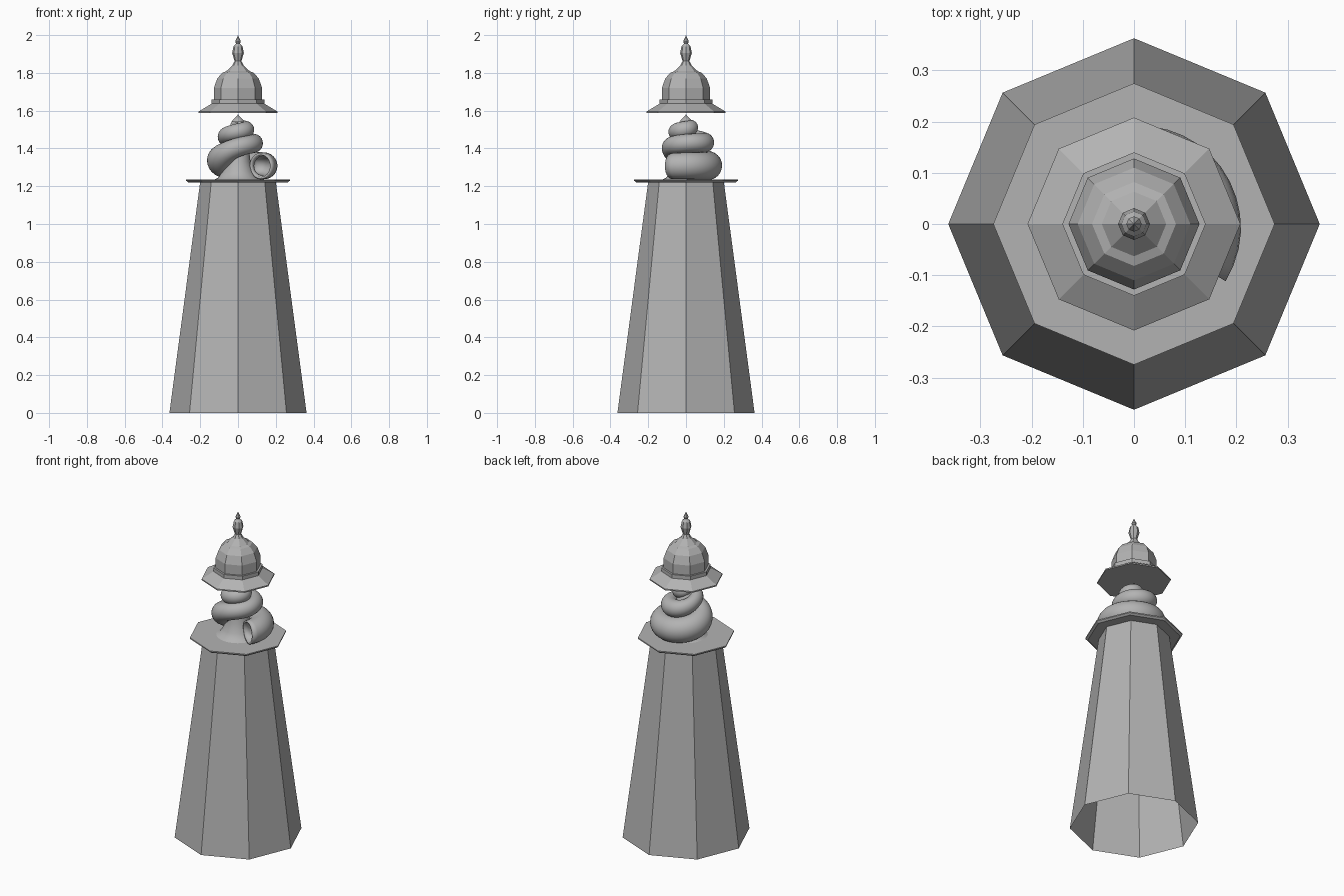
import bpy, bmesh
from math import cos, sin, radians, tau
from mathutils import Vector

cube = bpy.data.objects.get("Cube")
if cube:
    bpy.data.objects.remove(cube, do_unlink=True)

stone = bpy.data.materials.new("stone_grey")
stone.use_nodes = True
GREY = (0.45, 0.45, 0.45, 1)
stone.diffuse_color = GREY
stone.node_tree.nodes["Principled BSDF"].inputs["Base Color"].default_value = GREY


def finish(bm, name, smooth=False, recalc=True):
    if recalc:
        bmesh.ops.recalc_face_normals(bm, faces=bm.faces)
    for f in bm.faces:
        f.smooth = smooth
    mesh = bpy.data.meshes.new(name)
    bm.to_mesh(mesh)
    bm.free()
    mesh.materials.append(stone)
    obj = bpy.data.objects.new(name, mesh)
    bpy.context.collection.objects.link(obj)
    return obj


def bridge(bm, a, b):
    n = len(a)
    for i in range(n):
        bm.faces.new((a[i], a[(i + 1) % n], b[(i + 1) % n], b[i]))


def lathe(name, profile, sides=8, smooth=False):
    """Turn a bottom-to-top (radius, height) profile about z."""
    bm = bmesh.new()
    rings = []
    for r, z in profile:
        r = max(r, 1e-5)
        rings.append([bm.verts.new((r * cos(tau * i / sides), r * sin(tau * i / sides), z))
                      for i in range(sides)])
    for a, b in zip(rings, rings[1:]):
        bridge(bm, a, b)
    bmesh.ops.remove_doubles(bm, verts=bm.verts, dist=1e-4)
    return finish(bm, name, smooth, recalc=False)


# Hollow tapering tower and the gallery slab on it
lathe("tower", [(0.363, 0), (0.2, 1.225)])
lathe("gallery", [(0, 1.22), (0.262, 1.22), (0.275, 1.229), (0.275, 1.236), (0, 1.236)])

# Floating roof with brim, dome and finial
lathe("roof", [(0, 1.588), (0.208, 1.588), (0.208, 1.596), (0.14, 1.637), (0.14, 1.66),
               (0.128, 1.66), (0.128, 1.72), (0.11, 1.77), (0.082, 1.802), (0.063, 1.808),
               (0, 1.808)])
lathe("finial", [(0.063, 1.808), (0.03, 1.84), (0.018, 1.862), (0.031, 1.905),
                 (0.024, 1.94), (0.01, 1.955), (0.015, 1.966), (0, 2.0)])

# Flared core and pointed tip of the shell
lathe("shell_core", [(0.125, 1.235), (0.105, 1.245), (0.085, 1.275), (0.066, 1.33),
                     (0.058, 1.4), (0.05, 1.5), (0, 1.53)], 32, True)
lathe("shell_tip", [(0.034, 1.54), (0.026, 1.552), (0, 1.58)], 20, True)

# Coil: angle, distance from axis, height, tube radius
KEYS = [(-32, 0.142, 1.307, 0.069), (0, 0.138, 1.308, 0.071), (90, 0.115, 1.31, 0.076),
        (180, 0.085, 1.34, 0.078), (270, 0.075, 1.405, 0.053), (360, 0.083, 1.427, 0.049),
        (450, 0.098, 1.432, 0.051), (540, 0.06, 1.467, 0.045), (630, 0.048, 1.488, 0.045),
        (720, 0.04, 1.5, 0.045), (810, 0.022, 1.512, 0.04), (900, 0.006, 1.522, 0.032)]


def coil_at(angle):
    """Smoothly interpolated distance, height and tube radius."""
    i = max(k for k in range(len(KEYS) - 1) if KEYS[k][0] <= angle)
    p = [KEYS[min(max(i + k, 0), len(KEYS) - 1)] for k in (-1, 0, 1, 2)]
    t = (angle - p[1][0]) / (p[2][0] - p[1][0])
    h = p[2][0] - p[1][0]
    out = []
    for c in (1, 2, 3):
        m0 = (p[2][c] - p[0][c]) / (p[2][0] - p[0][0]) * h
        m1 = (p[3][c] - p[1][c]) / (p[3][0] - p[1][0]) * h
        out.append((2 * t**3 - 3 * t**2 + 1) * p[1][c] + (t**3 - 2 * t**2 + t) * m0
                   + (3 * t**2 - 2 * t**3) * p[2][c] + (t**3 - t**2) * m1)
    return out


def coil_ring(bm, angle, scale, sides=24):
    dist, z, r = coil_at(angle)
    a = radians(angle)
    out, up = Vector((cos(a), sin(a), 0)), Vector((0, 0, 1))
    centre = out * dist + up * z
    return [bm.verts.new(centre + r * scale * (out * cos(tau * i / sides) + up * sin(tau * i / sides)))
            for i in range(sides)]


# The hollow mouth is lined first, then the tube winds up to the tip
start, end = KEYS[0][0], KEYS[-1][0]
sections = [(50, 0.45), (20, 0.65), (-10, 0.75), (start, 0.84)]
sections += [(start + (end - start) * i / 100, 1) for i in range(101)]
bm = bmesh.new()
rings = [coil_ring(bm, a, s) for a, s in sections]
for a, b in zip(rings, rings[1:]):
    bridge(bm, a, b)
bm.faces.new(rings[0])
bm.faces.new(rings[-1])
finish(bm, "shell_coil", smooth=True)
